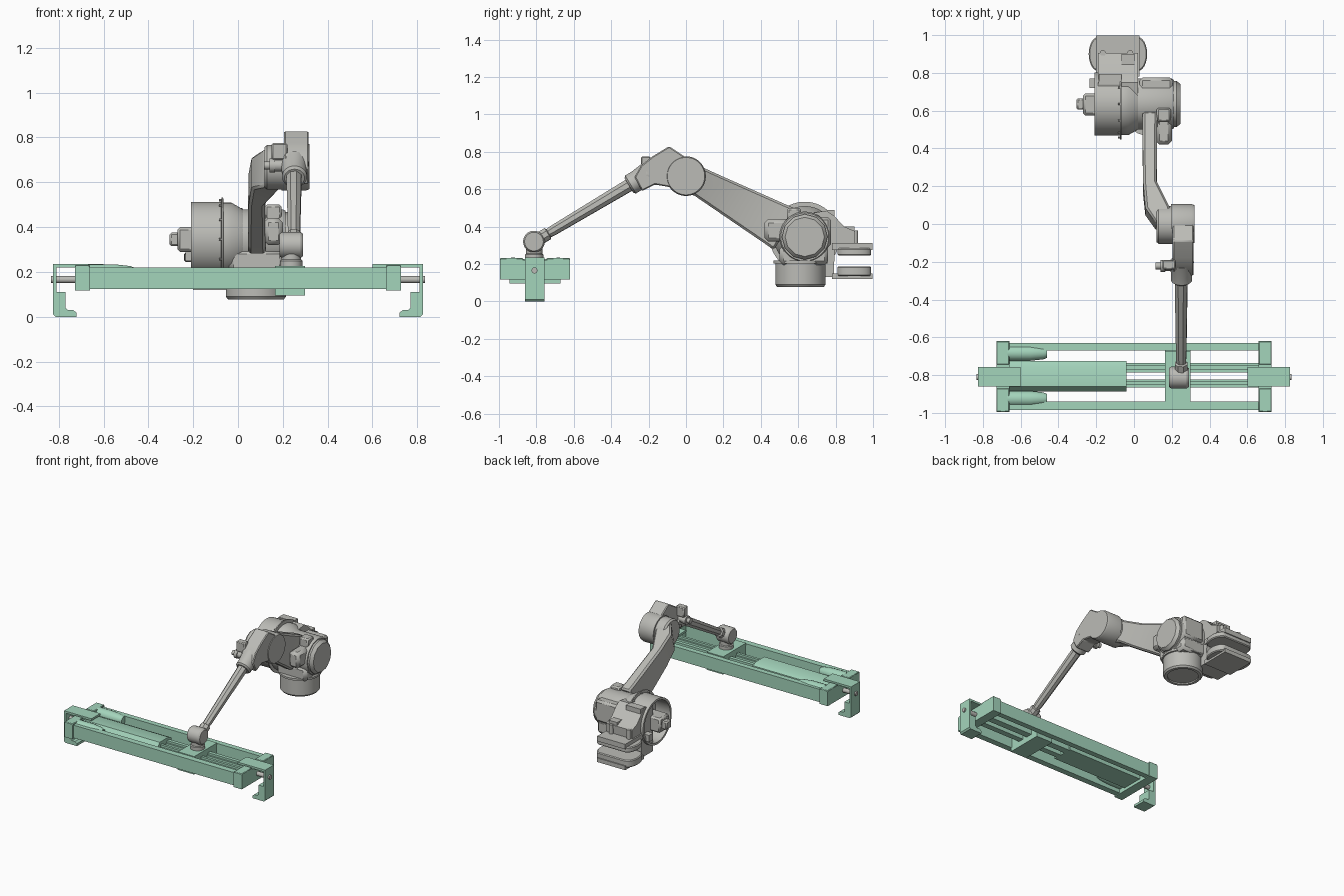
import bpy, bmesh, math
from mathutils import Vector


def material(name, rgb):
    m = bpy.data.materials.new(name)
    m.diffuse_color = (*rgb, 1)
    return m


GREY = material("arm_grey", (0.50, 0.50, 0.47))
GREEN = material("gripper_green", (0.37, 0.66, 0.50))


def finish(name, bm, mat, bevel=0):
    bmesh.ops.recalc_face_normals(bm, faces=bm.faces)
    me = bpy.data.meshes.new(name)
    bm.to_mesh(me)
    bm.free()
    me.materials.append(mat)
    me.shade_smooth()
    me.set_sharp_from_angle(angle=math.radians(32))
    ob = bpy.data.objects.new(name, me)
    bpy.context.collection.objects.link(ob)
    if bevel:
        mod = ob.modifiers.new("bevel", 'BEVEL')
        mod.width, mod.segments = bevel, 1
    return ob


def loft(name, rings, mat, bevel=0, closed=False):
    """Skin a list of equal-length point rings; cap the ends unless closed."""
    bm = bmesh.new()
    vs = [[bm.verts.new(p) for p in r] for r in rings]
    n = len(vs[0])
    pairs = list(zip(vs, vs[1:])) + ([(vs[-1], vs[0])] if closed else [])
    for a, b in pairs:
        for i in range(n):
            j = (i + 1) % n
            bm.faces.new((a[i], a[j], b[j], b[i]))
    if not closed:
        bm.faces.new(vs[0])
        bm.faces.new(vs[-1])
    return finish(name, bm, mat, bevel)


def box(name, x, y, z, mat, bevel=0):
    ring = lambda h: [(x[0], y[0], h), (x[1], y[0], h), (x[1], y[1], h), (x[0], y[1], h)]
    return loft(name, [ring(z[0]), ring(z[1])], mat, bevel)


def prism(name, pts, axis, a, b, mat, bevel=0):
    """Extrude a 2D profile along x, y or z."""
    put = {'x': lambda p, d: (d, *p), 'y': lambda p, d: (p[0], d, p[1]), 'z': lambda p, d: (*p, d)}[axis]
    return loft(name, [[put(p, d) for p in pts] for d in (a, b)], mat, bevel)


def turned(name, origin, axis, prof, mat, n=40, closed=False):
    """Lathe (distance, radius) steps about an axis."""
    o, d = Vector(origin), Vector(axis).normalized()
    u = d.orthogonal().normalized()
    v = d.cross(u)
    ang = [2 * math.pi * (i + 0.5) / n for i in range(n)]
    rings = [[o + d * t + (u * math.cos(a) + v * math.sin(a)) * r for a in ang] for t, r in prof]
    return loft(name, rings, mat, closed=closed)


X, Z = (1, 0, 0), (0, 0, 1)

# ---- Gripper frame
for i, y in enumerate([(-0.985, -0.94), (-0.67, -0.63)]):
    box(f"side_beam_{i}", (-0.72, 0.72), y, (0.125, 0.22), GREEN)
for s in (-1, 1):
    tag = "left" if s < 0 else "right"
    box(f"end_beam_{tag}", sorted((s * 0.66, s * 0.728)), (-0.995, -0.62), (0.118, 0.222), GREEN)
    for i, y in enumerate([(-0.995, -0.87), (-0.745, -0.62)]):
        box(f"end_cap_{tag}_{i}", sorted((s * 0.66, s * 0.728)), y, (0.2, 0.232), GREEN, 0.004)
    # hooked clamp jaw and its pin
    jaw = [(0.6, 0.235), (0.825, 0.235), (0.825, 0.01), (0.815, 0), (0.72, 0), (0.72, 0.018),
           (0.735, 0.03), (0.76, 0.03), (0.77, 0.04), (0.77, 0.11), (0.81, 0.11), (0.81, 0.22), (0.6, 0.22)]
    prism(f"clamp_jaw_{tag}", [(s * x, z) for x, z in jaw], 'y', -0.86, -0.757, GREEN)
    turned(f"jaw_pin_{tag}", (s * 0.70, -0.81, 0.166), (s, 0, 0), [(0, 0.016), (0.135, 0.016)], GREY, 16)

# slide rails, slide housing and air cylinders
for i, y in enumerate([(-0.785, -0.735), (-0.865, -0.822)]):
    box(f"slide_rail_{i}", (-0.06, 0.67), y, (0.14, 0.175), GREEN)
    box(f"rail_strip_{i}", (-0.06, 0.67), (y[0] + 0.012, y[1] - 0.012), (0.175, 0.19), GREEN)
prism("slide_housing", [(-0.725, 0.195), (-0.757, 0.21), (-0.86, 0.21), (-0.887, 0.175), (-0.887, 0.14),
                        (-0.725, 0.14)], 'x', -0.67, -0.04, GREEN)
for i, y in enumerate((-0.683, -0.925)):
    turned(f"air_cylinder_{i}", (-0.67, y, 0.193), X, [(0, 0.042), (0.12, 0.042), (0.19, 0.034), (0.21, 0.026)],
           GREEN, 16)

# carriage holding the frame to the arm
box("carriage_base", (0.165, 0.30), (-0.945, -0.67), (0.095, 0.125), GREEN)
box("carriage_body", (0.17, 0.295), (-0.94, -0.675), (0.12, 0.215), GREEN)
box("carriage_top", (0.165, 0.30), (-0.94, -0.672), (0.21, 0.226), GREEN)

# ---- Wrist and forearm
turned("wrist_flange", (0.238, -0.812, 0.225), Z, [(0, 0.05), (0.025, 0.05), (0.03, 0.044), (0.09, 0.044)], GREY)
turned("wrist_joint", (0.185, -0.813, 0.32), X, [(0, 0.05), (0.012, 0.058), (0.093, 0.058), (0.105, 0.05)], GREY)
fore = Vector((0, 0.475, 0.283))
turned("forearm", (0.25, -0.79, 0.332), fore,
       [(0, 0.036), (0.06, 0.036), (0.065, 0.026), (0.09, 0.029), (0.56, 0.036), (0.62, 0.036)], GREY, 8)
turned("forearm_collar", (0.252, -0.305, 0.62), fore, [(0, 0.045), (0.01, 0.056), (0.05, 0.056), (0.12, 0.065)],
       GREY, 32)
turned("forearm_motor", (0.115, -0.222, 0.675), X,
       [(0, 0.018), (0.025, 0.018), (0.026, 0.032), (0.05, 0.032), (0.051, 0.026), (0.12, 0.026)], GREY, 20)

# ---- Elbow
prism("elbow_housing", [(-0.275, 0.665), (-0.24, 0.727), (-0.18, 0.775), (-0.09, 0.83), (-0.01, 0.776),
                        (0.06, 0.74), (0.06, 0.60), (0, 0.562), (-0.08, 0.61), (-0.166, 0.625), (-0.235, 0.59)],
      'x', 0.205, 0.315, GREY, 0.006)
turned("elbow_cover", (0.195, 0, 0.67), X, [(0, 0.106), (0.11, 0.106), (0.124, 0.1)], GREY)
turned("elbow_joint", (0.118, -0.005, 0.667), X, [(0, 0.09), (0.012, 0.1), (0.085, 0.1)], GREY)
box("elbow_block", (0.215, 0.30), (-0.13, -0.05), (0.69, 0.765), GREY)
box("elbow_plug", (0.15, 0.22), (-0.24, -0.19), (0.70, 0.775), GREY, 0.006)

# ---- Upper arm: sections as (left x, right x, top y, top z, bottom y, bottom z)
sections = [(0.045, 0.125, 0.60, 0.49, 0.47, 0.275), (0.045, 0.122, 0.53, 0.52, 0.42, 0.31),
            (0.048, 0.12, 0.23, 0.653, 0.15, 0.494), (0.06, 0.19, 0.09, 0.716, 0.043, 0.567),
            (0.12, 0.2, 0.0, 0.755, -0.04, 0.58)]
loft("upper_arm", [[(a, ty, tz), (b, ty, tz), (b, by, bz), (a, by, bz)] for a, b, ty, tz, by, bz in sections],
     GREY, 0.012)

# ---- Shoulder
C = (0, 0.635, 0.345)
turned("shoulder_drum", C, X, [(-0.21, 0.168), (-0.075, 0.168), (-0.074, 0.188), (-0.066, 0.188), (-0.065, 0.165),
                               (-0.03, 0.165), (0.03, 0.13), (0.03, 0.09), (-0.09, 0.09), (-0.09, 0.152),
                               (-0.21, 0.152)], GREY, 48, closed=True)
turned("shoulder_core", C, X, [(-0.11, 0.1), (0.05, 0.1)], GREY)
turned("shoulder_hub", C, X, [(0.02, 0.135), (0.20, 0.135), (0.212, 0.128)], GREY, 40)
turned("shoulder_cap", C, X, [(0.20, 0.122), (0.225, 0.122), (0.247, 0.105)], GREY, 12)
for i in range(12):
    a = i * math.pi / 6
    turned(f"drum_bolt_{i}", (-0.085, C[1] + 0.176 * math.cos(a), C[2] + 0.176 * math.sin(a)), X,
           [(0, 0.006), (0.012, 0.006)], GREY, 8)
box("shoulder_motor", (-0.27, -0.10), (0.575, 0.69), (0.29, 0.40), GREY, 0.012)
box("motor_plug", (-0.305, -0.26), (0.605, 0.665), (0.315, 0.375), GREY, 0.008)
box("motor_connector", (-0.235, -0.18), (0.72, 0.77), (0.25, 0.30), GREY)
box("front_gearbox", (0.115, 0.20), (0.42, 0.58), (0.32, 0.44), GREY, 0.02)
box("top_gearbox", (0.12, 0.195), (0.54, 0.615), (0.42, 0.50), GREY, 0.01)
box("hub_rear_cover", (0.03, 0.205), (0.66, 0.775), (0.29, 0.45), GREY, 0.015)

# ---- Turret and slewing base
box("turret", (-0.04, 0.205), (0.50, 0.76), (0.195, 0.30), GREY, 0.02)
turned("base_ring", (0.08, 0.612, 0.078), Z, [(0, 0.105), (0, 0.125), (0.012, 0.135), (0.125, 0.135), (0.126, 0.145),
                                              (0.14, 0.145), (0.14, 0.08), (0.012, 0.08), (0.012, 0.105)],
       GREY, 40, closed=True)
turned("base_plate", (0.08, 0.612, 0.088), Z, [(0, 0.11), (0.10, 0.11)], GREY)

# ---- Rear bracket: two rounded plates joined by a housing
prism("rear_housing", [(0.66, 0.13), (0.79, 0.13), (0.795, 0.29), (0.90, 0.29), (0.905, 0.375), (0.845, 0.40),
                       (0.79, 0.46), (0.75, 0.485), (0.66, 0.47)], 'x', -0.19, 0.02, GREY)
box("rear_rib", (-0.065, 0.003), (0.72, 0.90), (0.37, 0.40), GREY)
box("drum_top_cover", (-0.185, -0.065), (0.74, 0.795), (0.42, 0.49), GREY)
lobes = [(-0.085 + sx * (0.105 + 0.05 * math.sin(t)), 0.90 - sx * 0.09 * math.cos(t))
         for sx in (1, -1) for t in [math.pi * k / 12 for k in range(13)]]
for name, z0, z1 in (("upper", 0.245, 0.285), ("lower", 0.135, 0.188)):
    prism(f"bracket_{name}_disc", lobes, 'z', z0, z1, GREY, 0.006)
box("bracket_upper_plate", (-0.20, 0.03), (0.78, 0.998), (0.275, 0.312), GREY)
box("bracket_lower_plate", (-0.20, 0.03), (0.78, 0.998), (0.12, 0.15), GREY)
for i, x in enumerate((-0.165, -0.02)):
    turned(f"bracket_bolt_{i}", (x, 0.905, 0.30), Z, [(0, 0.016), (0.08, 0.016)], GREY, 16)
